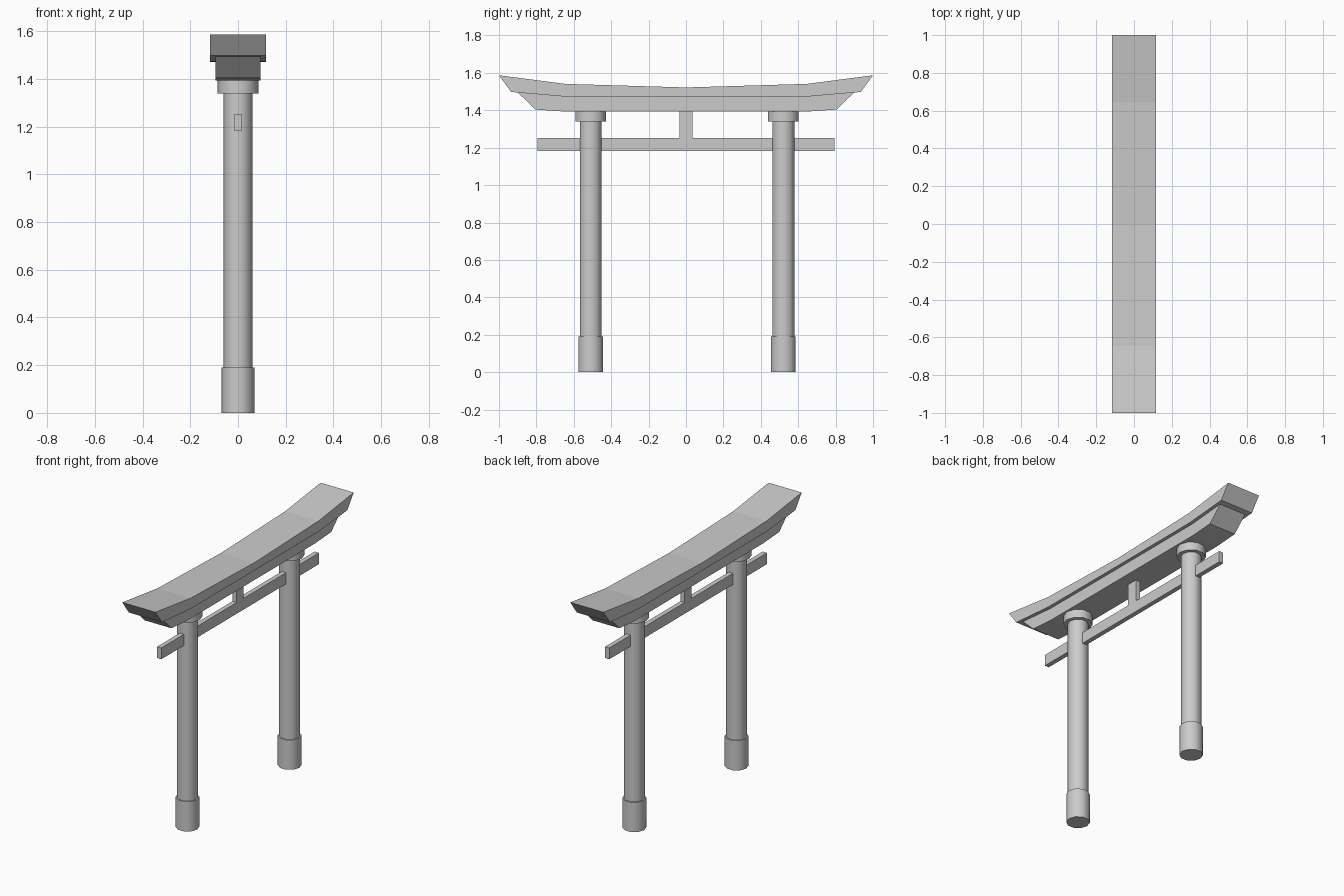
import bpy, bmesh, math

if "Cube" in bpy.data.objects:
    bpy.data.objects.remove(bpy.data.objects["Cube"])


def curved_beam(name, half, half_width):
    """Extrude a mirrored side profile along x; half = (y, top z, bottom y, bottom z) from centre outwards."""
    rows = [(-a, b, -c, d) for a, b, c, d in reversed(half[1:])] + half
    bm = bmesh.new()
    rings = []
    for ty, tz, by, bz in rows:
        w = half_width
        rings.append([bm.verts.new(p) for p in
                      ((-w, by, bz), (w, by, bz), (w, ty, tz), (-w, ty, tz))])
    for a, b in zip(rings, rings[1:]):
        for i in range(4):
            j = (i + 1) % 4
            bm.faces.new((a[i], a[j], b[j], b[i]))
    bm.faces.new(rings[0])
    bm.faces.new(rings[-1])
    bmesh.ops.recalc_face_normals(bm, faces=bm.faces)
    mesh = bpy.data.meshes.new(name)
    bm.to_mesh(mesh)
    bm.free()
    bpy.context.collection.objects.link(bpy.data.objects.new(name, mesh))


def cylinder(name, y, radius, z0, z1):
    bpy.ops.mesh.primitive_cylinder_add(vertices=10, radius=radius, depth=z1 - z0,
                                        location=(0, y, (z0 + z1) / 2),
                                        rotation=(0, 0, math.pi / 2))
    bpy.context.object.name = name
    bpy.ops.object.shade_smooth_by_angle(angle=math.radians(40))


def box(name, size, location):
    bpy.ops.mesh.primitive_cube_add(size=1, location=location)
    ob = bpy.context.object
    ob.name = name
    ob.scale = size
    bpy.ops.object.transform_apply(location=False, rotation=False, scale=True)


# Two stacked, upswept top lintels
curved_beam("upper_lintel", [(0, 1.522, 0, 1.472), (0.645, 1.541, 0.645, 1.473),
                             (1.0, 1.587, 0.935, 1.498)], 0.117)
curved_beam("lower_lintel", [(0, 1.472, 0, 1.393), (0.645, 1.473, 0.645, 1.393),
                             (0.90, 1.496, 0.805, 1.404)], 0.095)

# Pillars with base sleeve and top collar
for side, y in (("left", -0.51), ("right", 0.521)):
    cylinder(side + "_pillar", y, 0.061, 0.1, 1.393)
    cylinder(side + "_base", y, 0.069, 0, 0.19)
    cylinder(side + "_collar", y, 0.086, 1.34, 1.393)

# Tie beam through the pillars and its centre strut
box("tie_beam", (0.03, 1.59, 0.072), (0, 0, 1.217))
box("centre_strut", (0.03, 0.07, 0.14), (0, 0, 1.323))
